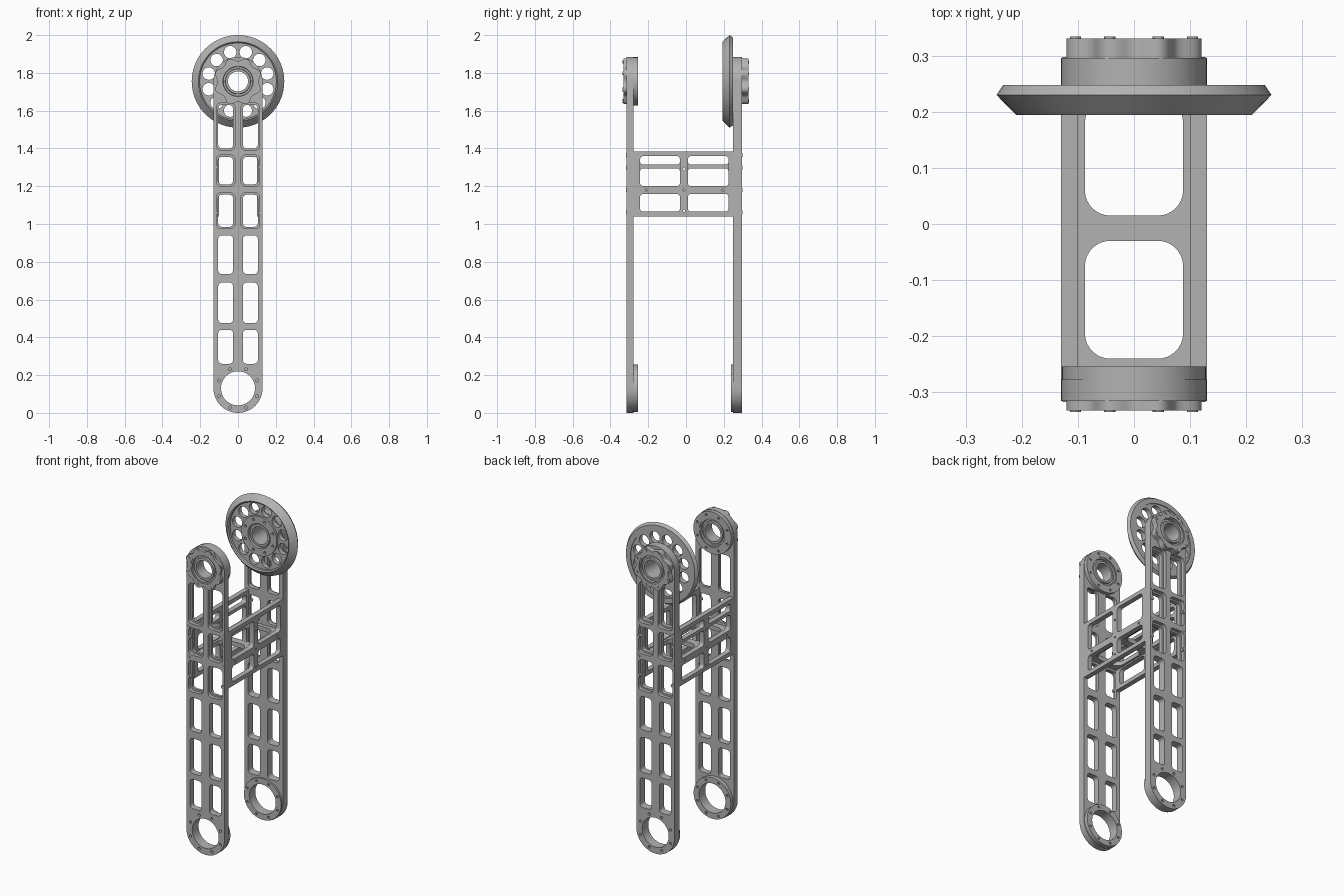
import bpy, bmesh, math
from mathutils import Matrix

if "Cube" in bpy.data.objects:
    bpy.data.objects.remove(bpy.data.objects["Cube"])

metal = bpy.data.materials.new("satin grey metal")
metal.diffuse_color = (0.45, 0.45, 0.45, 1)
metal.use_nodes = True
metal.node_tree.nodes["Principled BSDF"].inputs["Base Color"].default_value = metal.diffuse_color

BOT, TOP, W = 0.13, 1.755, 0.13   # lower bore height, upper bore height, half width
# local (u, v, depth) axes mapped to the world for slabs facing y, x and z
AXES = {
    'Y': Matrix(((1, 0, 0, 0), (0, 0, 1, 0), (0, 1, 0, 0), (0, 0, 0, 1))),
    'X': Matrix(((0, 0, 1, 0), (1, 0, 0, 0), (0, 1, 0, 0), (0, 0, 0, 1))),
    'Z': Matrix.Identity(4),
}


def circle(u, v, r, n=24):
    return [(u + r * math.cos(2 * math.pi * i / n), v + r * math.sin(2 * math.pi * i / n)) for i in range(n)]


def rounded(u0, u1, v0, v1, r, n=5):
    pts = []
    for cu, cv, a in ((u1 - r, v1 - r, 0), (u0 + r, v1 - r, 90), (u0 + r, v0 + r, 180), (u1 - r, v0 + r, 270)):
        for i in range(n + 1):
            t = math.radians(a + 90 * i / n)
            pts.append((cu + r * math.cos(t), cv + r * math.sin(t)))
    return pts


def scalloped(u, v, r, amp, lobes, n=96):
    pts = []
    for i in range(n):
        t = 2 * math.pi * i / n
        k = r + amp * math.cos(lobes * t - math.pi)
        pts.append((u + k * math.cos(t), v + k * math.sin(t)))
    return pts


def ring_points(r, count, phase=0.5, u=0.0, v=TOP):
    return [(u + r * math.cos(2 * math.pi * (i + phase) / count),
             v + r * math.sin(2 * math.pi * (i + phase) / count)) for i in range(count)]


def finish(name, bm):
    bmesh.ops.recalc_face_normals(bm, faces=bm.faces)
    me = bpy.data.meshes.new(name)
    bm.to_mesh(me)
    bm.free()
    me.materials.clear()
    me.materials.append(metal)
    ob = bpy.data.objects.new(name, me)
    bpy.context.collection.objects.link(ob)
    return ob


def slab(name, loops, axis, a, b):
    """Extrude nested 2D outlines (inner loops become holes) from depth a to b."""
    cu = bpy.data.curves.new(name, 'CURVE')
    cu.dimensions, cu.fill_mode, cu.extrude = '2D', 'BOTH', abs(b - a) / 2
    for pts in loops:
        sp = cu.splines.new('POLY')
        sp.points.add(len(pts) - 1)
        for p, (u, v) in zip(sp.points, pts):
            p.co = (u, v, 0, 1)
        sp.use_cyclic_u = True
    tmp = bpy.data.objects.new(name + "_outline", cu)
    bpy.context.collection.objects.link(tmp)
    bpy.context.view_layer.update()
    me = bpy.data.meshes.new_from_object(tmp.evaluated_get(bpy.context.evaluated_depsgraph_get()))
    bpy.data.objects.remove(tmp)
    bm = bmesh.new()
    bm.from_mesh(me)
    bpy.data.meshes.remove(me)
    bmesh.ops.remove_doubles(bm, verts=bm.verts, dist=1e-5)
    bm.transform(AXES[axis] @ Matrix.Translation((0, 0, (a + b) / 2)))
    return finish(name, bm)


def lathe(name, profile, n=64):
    """Closed (radius, y) profile spun about the upper bore."""
    bm = bmesh.new()
    rings = [[bm.verts.new((r * math.cos(2 * math.pi * i / n), y, TOP + r * math.sin(2 * math.pi * i / n)))
              for r, y in profile] for i in range(n)]
    m = len(profile)
    for i in range(n):
        p, q = rings[i], rings[(i + 1) % n]
        for j in range(m):
            bm.faces.new((p[j], p[(j + 1) % m], q[(j + 1) % m], q[j]))
    return finish(name, bm)


def cut(ob, cutter):
    mod = ob.modifiers.new("cut", 'BOOLEAN')
    mod.operation, mod.object, mod.solver = 'DIFFERENCE', cutter, 'EXACT'
    bpy.context.view_layer.update()
    me = bpy.data.meshes.new_from_object(ob.evaluated_get(bpy.context.evaluated_depsgraph_get()))
    ob.modifiers.clear()
    ob.data = me
    bpy.data.objects.remove(cutter)


WINDOWS = [(0.25, 0.45), (0.465, 0.70), (0.725, 0.95), (0.975, 1.165), (1.20, 1.365), (1.39, 1.64)]
BOLT_Z = (1.06, 1.18, 1.30, 1.365)


def side_plate(name, y_in, y_out, boss, flange):
    s = 1 if y_out > y_in else -1
    # long plate with two columns of windows and a bore at each end
    outline = [(W * math.cos(t), TOP + W * math.sin(t)) for t in (math.pi * i / 24 for i in range(25))]
    outline += [(-u, BOT + TOP - v) for u, v in outline]
    loops = [outline, circle(0, BOT, 0.09, 48), circle(0, TOP, 0.088, 48)]
    pockets = []
    for z0, z1 in WINDOWS:
        for m in (-1, 1):
            x0, x1 = sorted((m * 0.026, m * 0.105))
            loops.append(rounded(x0, x1, z0 + 0.01, z1 - 0.01, 0.02))
            x0, x1 = sorted((m * 0.016, m * 0.115))
            pockets.append(rounded(x0, x1, z0, z1, 0.025))
    plate = slab(name + "_plate", loops, 'Y', y_in, y_out)
    # stepped pockets, bolt notches and small holes on the outer face
    cut(plate, slab("pocket_cutter", pockets, 'Y', y_out - s * 0.022, y_out + s * 0.02))
    notches = [circle(m * 0.126, z, 0.019, 20) for m in (-1, 1) for z in BOLT_Z[:3]]
    notches += [circle(0, z, 0.008, 12) for z in (0.4575, 0.7125, 0.9625, 1.1825, 1.3775)]
    notches += [circle(u, v, 0.008, 12) for u, v in ring_points(0.11, 8, 0.5, 0, BOT)]
    cut(plate, slab("notch_cutter", notches, 'Y', y_out - s * 0.018, y_out + s * 0.02))
    # frame bolts
    slab(name + "_frame_bolts", [circle(m * 0.116, z, 0.011, 12) for m in (-1, 1) for z in BOLT_Z],
         'Y', y_out - s * 0.02, y_out + s * 0.002)
    # inner boss rings with screw holes
    slab(name + "_lower_boss", [circle(0, BOT, 0.126, 64), circle(0, BOT, 0.09, 48)]
         + [circle(u, v, 0.007, 10) for u, v in ring_points(0.109, 8, 0.5, 0, BOT)], 'Y', boss, y_in)
    if s < 0:
        slab(name + "_upper_boss", [circle(0, TOP, 0.128, 64), circle(0, TOP, 0.088, 48)]
             + [circle(u, v, 0.007, 10) for u, v in ring_points(0.109, 8)], 'Y', boss, y_in)
    # scalloped bearing cap with bolts, and the bearing itself
    slab(name + "_bearing_cap", [scalloped(0, TOP, 0.118, 0.01, 8), circle(0, TOP, 0.088, 48)],
         'Y', y_out, flange)
    slab(name + "_cap_bolts", [circle(u, v, 0.01, 12) for u, v in ring_points(0.113, 8)],
         'Y', flange - s * 0.002, flange + s * 0.003)
    f, b = flange - s * 0.004, boss + s * 0.004
    lathe(name + "_bearing", [(0.053, f), (0.066, f), (0.068, f - s * 0.012), (0.078, f - s * 0.012),
                              (0.08, f), (0.089, f), (0.089, b), (0.08, b), (0.078, b + s * 0.01),
                              (0.068, b + s * 0.01), (0.066, b), (0.053, b)])


side_plate("front", -0.277, -0.315, -0.254, -0.332)
side_plate("rear", 0.248, 0.296, 0.237, 0.331)

# cross frames between the plates, one each side
for side, x in (("left", -1), ("right", 1)):
    loops = [[(-0.277, 1.04), (0.248, 1.04), (0.248, 1.385), (-0.277, 1.385)]]
    for y0, y1 in ((-0.243, -0.032), (0.01, 0.225)):
        loops.append(rounded(y0, y1, 1.065, 1.16, 0.018))
        if side == "right":
            loops.append(rounded(y0, y1, 1.20, 1.36, 0.018))
        else:
            loops.append(rounded(y0, y1, 1.20, 1.295, 0.018))
            loops.append(rounded(y0, y1, 1.315, 1.36, 0.015))
    loops += [circle(y, z, 0.006, 10) for y, z in
              ((-0.011, 1.29), (-0.011, 1.18), (-0.011, 1.07), (-0.21, 1.18), (0.195, 1.18))]
    slab(side + "_cross_frame", loops, 'X', x * 0.10, x * 0.13)

# horizontal web joining the cross frames
slab("cross_web", [[(-0.1, -0.277), (0.1, -0.277), (0.1, 0.248), (-0.1, 0.248)],
                   rounded(-0.0875, 0.0875, -0.24, -0.03, 0.045, 8),
                   rounded(-0.0875, 0.0875, 0.015, 0.225, 0.045, 8)], 'Z', 1.168, 1.195)

# pulley wheel: bevelled rim, perforated web and hub
lathe("wheel_rim", [(0.21, 0.194), (0.245, 0.23), (0.233, 0.248), (0.203, 0.248), (0.203, 0.2)], 96)
slab("wheel_web", [circle(0, TOP, 0.204, 96), circle(0, TOP, 0.095, 48)]
     + [circle(u, v, 0.033, 32) for u, v in ring_points(0.16, 12)], 'Y', 0.215, 0.243)
slab("wheel_hub", [circle(0, TOP, 0.12, 64), circle(0, TOP, 0.075, 48)]
     + [circle(u, v, 0.008, 12) for u, v in ring_points(0.1, 8)], 'Y', 0.203, 0.247)
lathe("wheel_hub_sleeve", [(0.053, 0.21), (0.066, 0.21), (0.068, 0.222), (0.076, 0.222), (0.076, 0.242), (0.053, 0.242)])

for ob in bpy.context.scene.objects:
    ob.select_set(True)
bpy.context.view_layer.objects.active = bpy.context.scene.objects[0]
bpy.ops.object.shade_smooth_by_angle(angle=math.radians(30))
